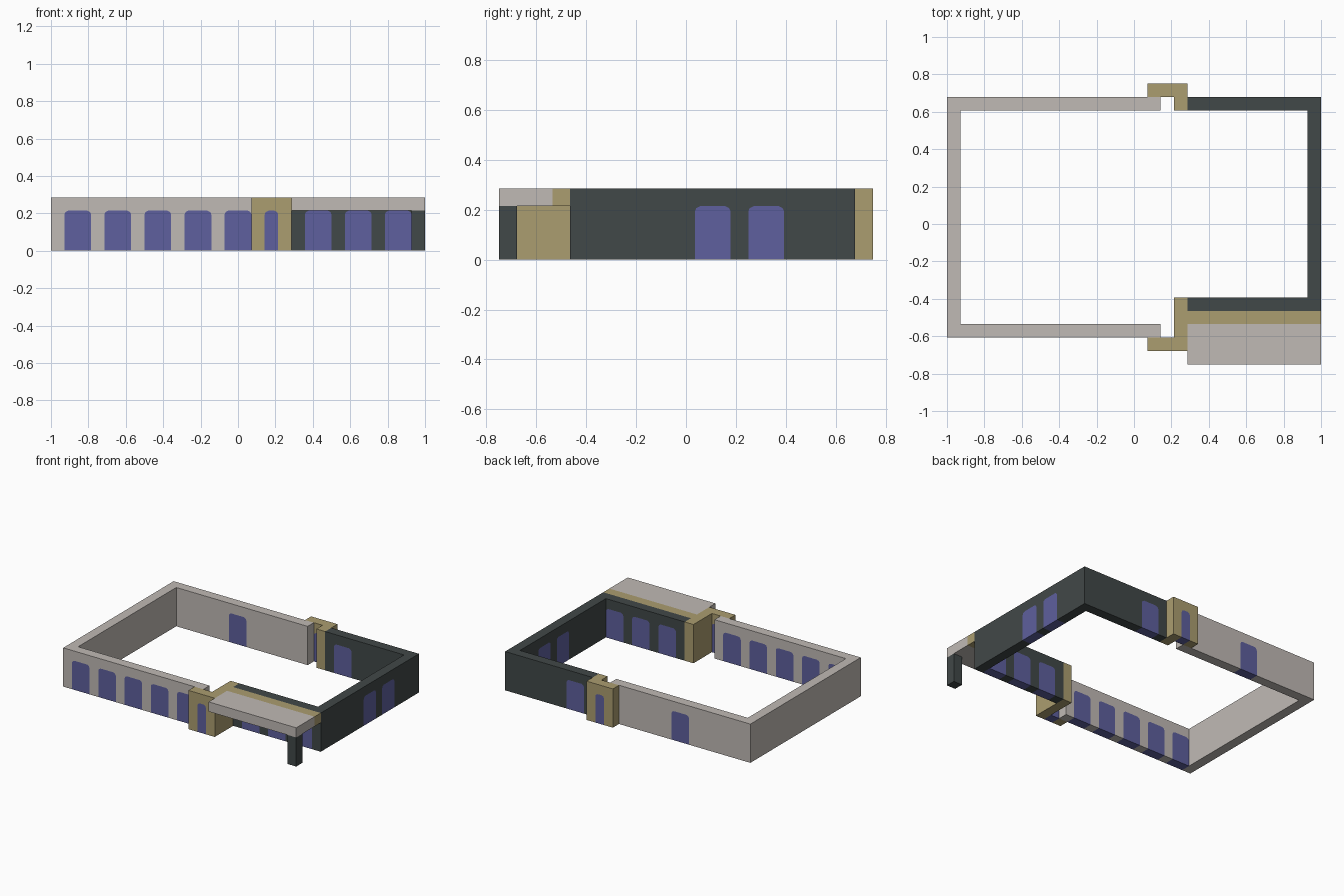
import bpy, bmesh
from mathutils import Vector

cube = bpy.data.objects.get("Cube")
if cube:
    bpy.data.objects.remove(cube)

U = 1 / 14      # building module: walls are one module thick
TOP = 4         # wall height in modules
HEAD = 3        # opening height in modules


def material(name, rgb):
    mat = bpy.data.materials.new(name)
    mat.use_nodes = True
    mat.diffuse_color = (*rgb, 1)
    mat.node_tree.nodes["Principled BSDF"].inputs["Base Color"].default_value = (*rgb, 1)
    return mat


PLASTER = material("pale plaster", (0.527, 0.491, 0.462))
SAND = material("sand stone", (0.407, 0.337, 0.162))
SLATE = material("dark slate", (0.053, 0.065, 0.065))
GLASS = material("blue glass", (0.112, 0.117, 0.342))


def prism(name, outline, axis, near, mat, depth=1):
    """Extrude an upright outline of (along, z) points through a wall's depth."""
    bm = bmesh.new()
    verts = []
    for t, z in outline:
        p = (t, near, z) if axis == "x" else (near, t, z)
        verts.append(bm.verts.new(Vector(p) * U))
    face = bm.faces.new(verts)
    push = Vector((0, depth, 0) if axis == "x" else (depth, 0, 0)) * U
    moved = bmesh.ops.extrude_face_region(bm, geom=[face])["geom"]
    bmesh.ops.translate(bm, vec=push, verts=[v for v in moved if isinstance(v, bmesh.types.BMVert)])
    bmesh.ops.recalc_face_normals(bm, faces=bm.faces)
    mesh = bpy.data.meshes.new(name)
    bm.to_mesh(mesh)
    bm.free()
    mesh.materials.append(mat)
    obj = bpy.data.objects.new(name, mesh)
    bpy.context.collection.objects.link(obj)
    return obj


def arch(a, b):
    """Opening outline with softly rounded upper corners."""
    corner = [(0, 0.28), (0.08, 0.1), (0.28, 0)]
    left = [(a + x, HEAD - z) for x, z in corner]
    right = [(b - x, HEAD - z) for x, z in reversed(corner)]
    return [(a, 0)] + left + right + [(b, 0)]


def wall(name, axis, start, end, near, mat, openings=(), width=2):
    """Wall notched by arched openings, each filled by a flush pane."""
    outline = [(start, 0)]
    for i, a in enumerate(openings):
        shape = arch(a, a + width)
        outline += shape
        prism(f"{name}_pane_{i + 1}", shape, axis, near, GLASS)
    outline += [(end, 0), (end, TOP), (start, TOP)]
    prism(name, outline, axis, near, mat)


def block(name, x0, x1, y0, y1, z0, z1, mat):
    prism(name, [(x0, z0), (x1, z0), (x1, z1), (x0, z1)], "x", y0, mat, y1 - y0)


# Pale wing
wall("pale_front_wall", "x", -14, 2, -8.5, PLASTER, range(-13, 2, 3))
wall("pale_back_wall", "x", -14, 2, 8.5, PLASTER, [-7])
wall("pale_side_wall", "y", -7.5, 8.5, -14, PLASTER)

# Dark wing
wall("dark_front_wall", "x", 4, 14, -6.5, SLATE, [5, 8, 11])
wall("dark_back_wall", "x", 4, 14, 8.5, SLATE, [5])
wall("dark_side_wall", "y", -5.5, 8.5, 13, SLATE, [0.5, 3.5])

# Stone entrances linking the wings
wall("front_entrance", "x", 1, 4, -9.5, SAND, [2], width=1)
wall("back_entrance", "x", 1, 4, 9.5, SAND, [2], width=1)
wall("front_entrance_return", "y", -8.5, -5.5, 3, SAND)
wall("back_entrance_return", "y", 8.5, 9.5, 3, SAND)

# Covered porch
block("porch_beam", 4, 14, -7.5, -6.5, HEAD, TOP, SAND)
block("porch_roof", 4, 14, -10.5, -7.5, HEAD, TOP, PLASTER)
block("porch_post", 13, 14, -10.5, -9.5, 0, HEAD, SLATE)
